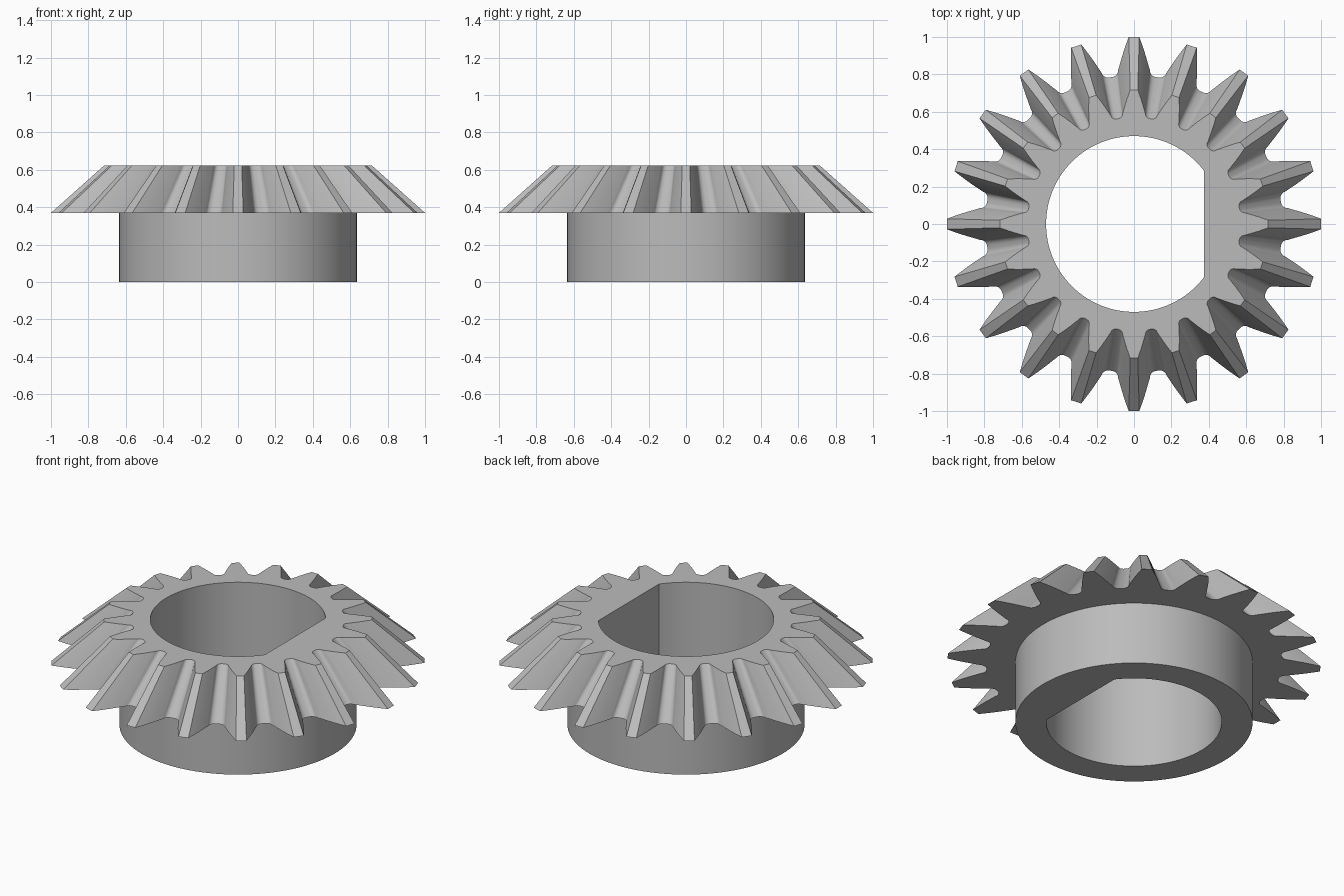
import bpy
import bmesh
from math import acos, atan2, cos, hypot, pi, radians, sin

TEETH = 20
PITCH = 2 * pi / TEETH
Z_MID, Z_TOP = 0.37, 0.622
HUB_R, BORE_R, FLAT_X = 0.635, 0.47, 0.375
TOP_SCALE = 0.717

if "Cube" in bpy.data.objects:
    bpy.data.objects.remove(bpy.data.objects["Cube"])

steel = bpy.data.materials.new("grey steel")
steel.use_nodes = True
steel.diffuse_color = (0.5, 0.5, 0.5, 1)
steel.node_tree.nodes["Principled BSDF"].inputs["Base Color"].default_value = steel.diffuse_color

# Half tooth: flank from tip to base, then the rounded root fillet
half = [(0.028, 1.0), (0.041, 0.965), (0.053, 0.93), (0.064, 0.895), (0.074, 0.86)]
for i in range(7):
    a = radians(180 + 81 * i / 6)
    half.append((0.122 + 0.037 * cos(a), 0.822 + 0.037 * sin(a)))
polar = [(atan2(w, r), hypot(w, r)) for w, r in half]
root = (PITCH / 2, polar[-1][1])
tooth = [(-a, r) for a, r in reversed(polar)] + [(0, 1.0)] + polar + [root]

# Full outline, shared by every ring so that they join one to one
outline = [(k * PITCH + a, r) for k in range(TEETH) for a, r in tooth]
angles = [a for a, r in outline]


def ring(radii, z):
    return [(r * cos(a), r * sin(a), z) for a, r in zip(angles, radii)]


def bore(z):
    """Round bore with one flat side and exact corners."""
    corner = acos(FLAT_X / BORE_R)
    points = [list(p) for p in ring([BORE_R] * len(angles), z)]
    for p, a in zip(points, angles):
        if cos(a) > cos(corner):
            p[0], p[1] = FLAT_X, FLAT_X * sin(a) / cos(a)
    for sign in (-1, 1):
        x, y = FLAT_X, sign * BORE_R * sin(corner)
        nearest = min(points, key=lambda p: hypot(p[0] - x, p[1] - y))
        nearest[0], nearest[1] = x, y
    return points


def loft(name, rings):
    """Join successive rings with quads."""
    bm = bmesh.new()
    loops = [[bm.verts.new(p) for p in points] for points in rings]
    n = len(angles)
    for u, v in zip(loops, loops[1:]):
        for i in range(n):
            j = (i + 1) % n
            bm.faces.new((u[i], v[i], v[j], u[j]))
    mesh = bpy.data.meshes.new(name)
    bm.to_mesh(mesh)
    bm.free()
    mesh.materials.append(steel)
    obj = bpy.data.objects.new(name, mesh)
    bpy.context.collection.objects.link(obj)
    bpy.ops.object.select_all(action="DESELECT")
    obj.select_set(True)
    bpy.context.view_layer.objects.active = obj
    bpy.ops.object.shade_smooth_by_angle(angle=radians(25))
    return obj


teeth_radii = [r for a, r in outline]
hub_radii = [HUB_R] * len(angles)

# Bevelled toothed crown, open where it meets the hub
loft("toothed_crown", [
    bore(Z_MID),
    bore(Z_TOP),
    ring([r * TOP_SCALE for r in teeth_radii], Z_TOP),
    ring(teeth_radii, Z_MID),
    ring(hub_radii, Z_MID),
])

# Plain cylindrical hub below the crown
loft("hub", [
    ring(hub_radii, Z_MID),
    ring(hub_radii, 0),
    bore(0),
    bore(Z_MID),
])
